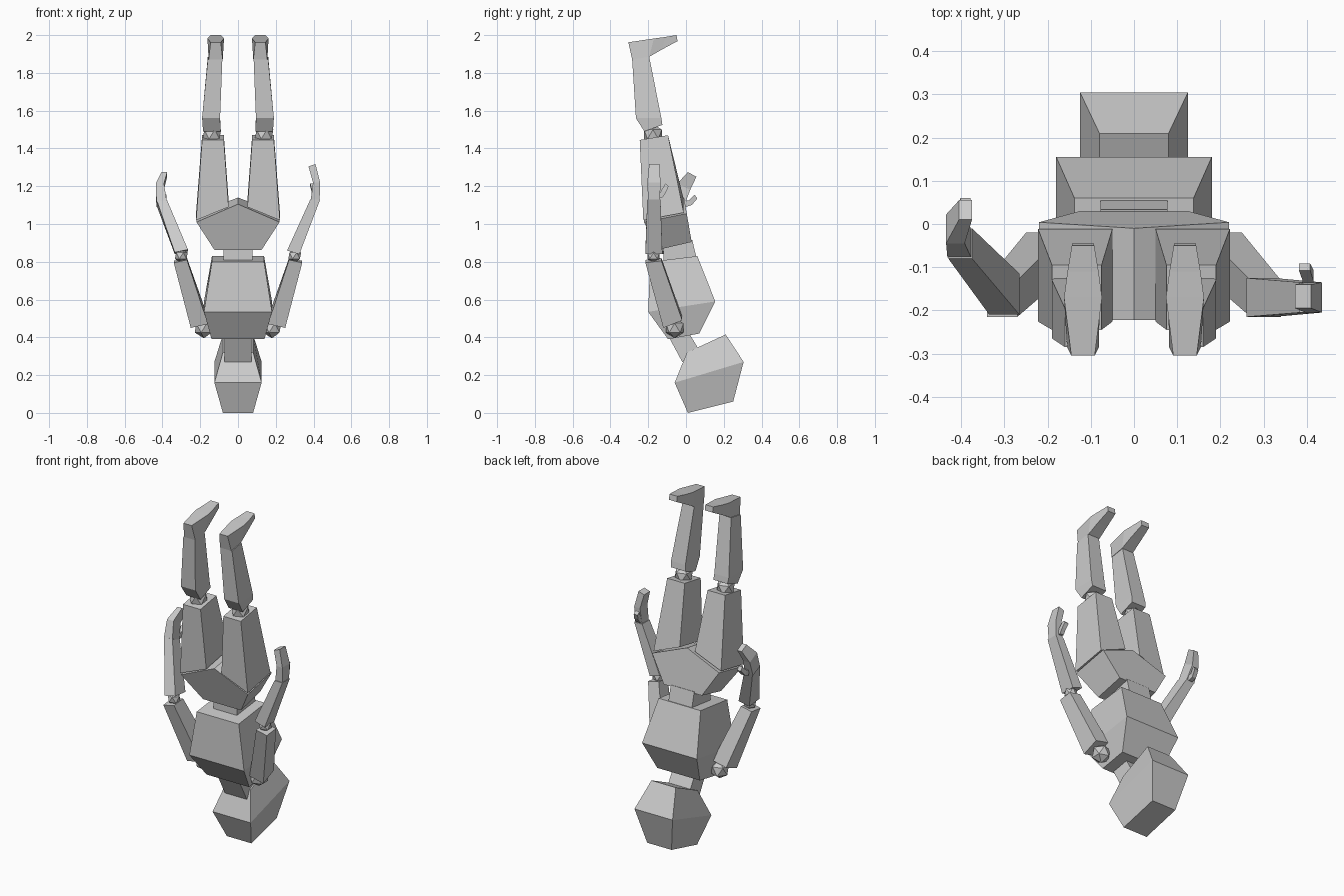
import bpy, bmesh
from mathutils import Vector

grey = bpy.data.materials.new("light_grey")
grey.diffuse_color = (0.6, 0.6, 0.6, 1)


def finish(name, bm):
    bmesh.ops.recalc_face_normals(bm, faces=bm.faces)
    mesh = bpy.data.meshes.new(name)
    bm.to_mesh(mesh)
    bm.free()
    mesh.materials.append(grey)
    ob = bpy.data.objects.new(name, mesh)
    bpy.context.collection.objects.link(ob)
    return ob


def loft(name, rings, side=1):
    """Bridge rings of points and cap both ends; side=-1 mirrors in x."""
    bm = bmesh.new()
    vs = [[bm.verts.new((x * side, y, z)) for x, y, z in r] for r in rings]
    n = len(vs[0])
    for a, b in zip(vs, vs[1:]):
        for i in range(n):
            j = (i + 1) % n
            bm.faces.new((a[i], a[j], b[j], b[i]))
    bm.faces.new(vs[0])
    bm.faces.new(vs[-1])
    return finish(name, bm)


def quad(x0, x1, y0, y1, zf, zb, tilt=0):
    """Four corners: zf/zb are front/back heights, tilt lifts the x1 edge."""
    return [(x0, y0, zf), (x1, y0, zf + tilt), (x1, y1, zb + tilt), (x0, y1, zb)]


def block(name, rings, side=1):
    return loft(name, [quad(*r) for r in rings], side)


def centred(name, rings):
    return block(name, [(-r[0], *r) for r in rings])


def ball(name, centre, radius, side):
    bm = bmesh.new()
    bmesh.ops.create_icosphere(bm, subdivisions=1, radius=radius)
    bmesh.ops.translate(bm, verts=bm.verts, vec=Vector((centre[0] * side, *centre[1:])))
    return finish(name, bm)


# Head, neck and torso (half width, front y, back y, front z, back z)
centred("head", [(0.08, 0.01, 0.25, 0.0, 0.06),
                 (0.125, -0.06, 0.305, 0.16, 0.27),
                 (0.08, 0.005, 0.21, 0.32, 0.415)])
centred("neck", [(0.072, -0.02, 0.065, 0.27, 0.34),
                 (0.072, -0.09, 0.0, 0.40, 0.45)])
centred("chest", [(0.14, -0.095, 0.07, 0.39, 0.42),
                  (0.18, -0.20, 0.155, 0.535, 0.59),
                  (0.138, -0.19, 0.06, 0.80, 0.83)])
centred("abdomen", [(0.077, -0.12, 0.055, 0.79, 0.825),
                    (0.077, -0.12, 0.033, 0.875, 0.915)])

# Pelvis: ridged block, front outline bridged to back outline
loft("pelvis", [
    [(-0.125, -0.15, 0.863), (0.125, -0.15, 0.863), (0.22, -0.222, 1.01),
     (0, -0.222, 1.105), (-0.22, -0.222, 1.01)],
    [(-0.125, 0.03, 0.905), (0.125, 0.03, 0.905), (0.22, 0.004, 1.055),
     (0, -0.01, 1.14), (-0.22, 0.004, 1.055)]])

for side, tag in ((1, "right"), (-1, "left")):
    # Legs
    block(tag + "_thigh", [(0.05, 0.222, -0.226, -0.012, 1.09, 1.13, -0.07),
                           (0.075, 0.19, -0.245, -0.095, 1.445, 1.47)], side)
    ball(tag + "_knee", (0.138, -0.175, 1.475), 0.055, side)
    block(tag + "_shin", [(0.092, 0.185, -0.22, -0.125, 1.49, 1.525),
                          (0.095, 0.19, -0.265, -0.13, 1.56, 1.56),
                          (0.083, 0.16, -0.285, -0.195, 1.87, 1.885)], side)
    # Foot: heel to toe sections (lower y, z, half width, upper y, z, half width)
    foot = []
    for yl, zl, wl, yu, zu, wu in ((-0.285, 1.87, 0.037, -0.305, 1.962, 0.027),
                                   (-0.195, 1.885, 0.038, -0.17, 1.982, 0.044),
                                   (-0.125, 1.925, 0.033, -0.11, 1.99, 0.036),
                                   (-0.045, 1.968, 0.025, -0.05, 2.0, 0.026)):
        foot.append([(0.118 - wl, yl, zl), (0.118 + wl, yl, zl),
                     (0.118 + wu, yu, zu), (0.118 - wu, yu, zu)])
    loft(tag + "_foot", foot, side)
    # Upper arms and their joints
    ball(tag + "_shoulder", (0.18, -0.06, 0.45), 0.055, side)
    block(tag + "_upper_arm", [(0.16, 0.25, -0.12, -0.02, 0.47, 0.51, -0.02),
                               (0.27, 0.34, -0.215, -0.13, 0.81, 0.82, -0.015)], side)
    ball(tag + "_elbow", (0.30, -0.172, 0.832), 0.038, side)

# Right forearm hangs straight, left forearm swings back
block("right_forearm", [(0.26, 0.325, -0.215, -0.125, 0.86, 0.86, -0.02),
                        (0.383, 0.435, -0.205, -0.135, 1.13, 1.13)])
block("right_hand", [(0.385, 0.432, -0.2, -0.138, 1.125, 1.125),
                     (0.397, 0.435, -0.205, -0.135, 1.22, 1.22),
                     (0.373, 0.41, -0.195, -0.14, 1.305, 1.305, 0.012)])
block("right_thumb", [(0.39, 0.415, -0.15, -0.125, 1.14, 1.14),
                      (0.39, 0.415, -0.13, -0.105, 1.18, 1.17),
                      (0.382, 0.408, -0.108, -0.092, 1.215, 1.20)])
block("left_forearm", [(0.265, 0.335, -0.21, -0.115, 0.865, 0.855, -0.015),
                       (0.375, 0.43, -0.08, -0.01, 1.125, 1.095)], -1)
block("left_hand", [(0.377, 0.432, -0.078, -0.012, 1.12, 1.09),
                    (0.392, 0.435, -0.045, 0.022, 1.215, 1.18),
                    (0.375, 0.405, 0.01, 0.055, 1.275, 1.25)], -1)
block("left_thumb", [(0.385, 0.41, -0.02, 0.0, 1.12, 1.09),
                     (0.385, 0.41, 0.015, 0.03, 1.125, 1.1),
                     (0.378, 0.402, 0.045, 0.06, 1.155, 1.135)], -1)
